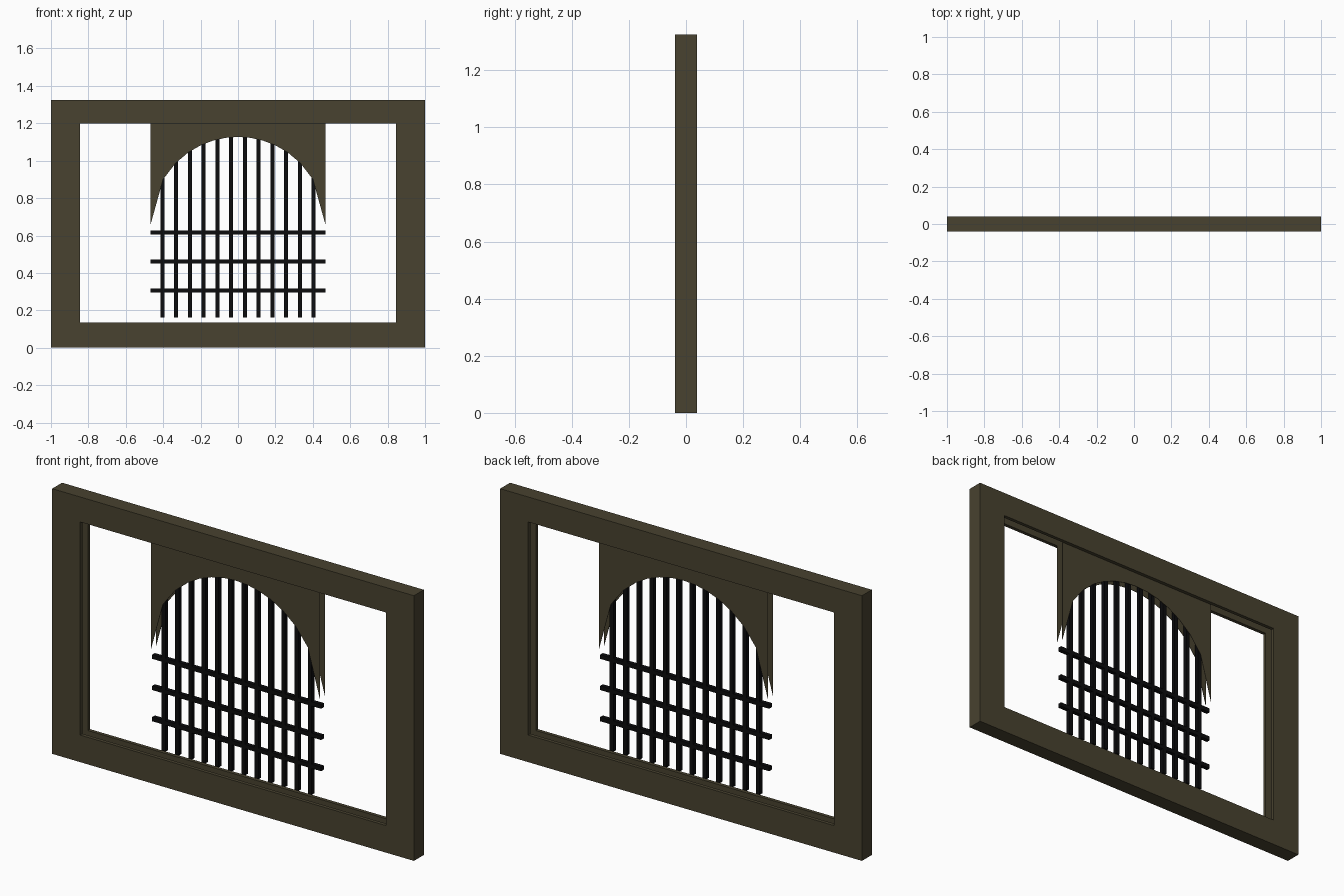
import bpy, bmesh, math

if "Cube" in bpy.data.objects:
    bpy.data.objects.remove(bpy.data.objects["Cube"])


def material(name, rgb):
    m = bpy.data.materials.new(name)
    m.diffuse_color = (*rgb, 1.0)
    m.use_nodes = True
    m.node_tree.nodes["Principled BSDF"].inputs["Base Color"].default_value = m.diffuse_color
    return m


STONE = material("dark olive stone", (0.065, 0.054, 0.029))
IRON = material("black iron", (0.0035, 0.0035, 0.004))


def finish(bm, name, mat):
    bmesh.ops.recalc_face_normals(bm, faces=bm.faces[:])
    me = bpy.data.meshes.new(name)
    bm.to_mesh(me)
    bm.free()
    me.materials.append(mat)
    ob = bpy.data.objects.new(name, me)
    bpy.context.collection.objects.link(ob)
    return ob


def box(name, mat, x0, x1, y0, y1, z0, z1):
    bm = bmesh.new()
    bmesh.ops.create_cube(bm, size=1)
    for v in bm.verts:
        v.co = ((x0 + x1) / 2 + v.co.x * (x1 - x0),
                (y0 + y1) / 2 + v.co.y * (y1 - y0),
                (z0 + z1) / 2 + v.co.z * (z1 - z0))
    return finish(bm, name, mat)


D, G = 0.039, 0.021      # half depth of the frame, half width of its groove
TOP, HEAD = 1.325, 1.20  # frame top, opening top

# Rectangular frame: a grooved U profile swept round the four mitred corners
outer = [(-1, 0), (1, 0), (1, TOP), (-1, TOP)]
inner = [(-0.845, 0.135), (0.845, 0.135), (0.845, HEAD), (-0.845, HEAD)]
profile = [(0, -D), (1, -D), (1, -G), (0.2, -G), (0.2, G), (1, G), (1, D), (0, D)]
bm = bmesh.new()
rings = []
for (ox, oz), (ix, iz) in zip(outer, inner):
    rings.append([bm.verts.new((ox + (ix - ox) * t, y, oz + (iz - oz) * t))
                  for t, y in profile])
n = len(profile)
for k in range(4):
    a, b = rings[k], rings[(k + 1) % 4]
    for i in range(n):
        j = (i + 1) % n
        bm.faces.new((a[i], a[j], b[j], b[i]))
finish(bm, "frame", STONE)

# Two thin arch sheets, front and back, with a round cut-out
R, SPRING, COLS, THICK = 0.467, 0.66, 14, 0.002
for name, y0, y1 in (("front_arch_sheet", -G, -G + THICK),
                     ("back_arch_sheet", G - THICK, G)):
    bm = bmesh.new()
    xs = [-R + 2 * R * i / COLS for i in range(COLS + 1)]
    pts = [(x, SPRING + math.sqrt(max(0, R * R - x * x))) for x in xs]
    cols = [[bm.verts.new(p) for p in ((x, y0, z), (x, y0, HEAD),
                                       (x, y1, HEAD), (x, y1, z))]
            for x, z in pts]
    for a, b in zip(cols, cols[1:]):
        for i in range(4):
            j = (i + 1) % 4
            bm.faces.new((a[i], a[j], b[j], b[i]))
    bm.faces.new(cols[0])
    bm.faces.new(cols[-1])
    finish(bm, name, STONE)

# Portcullis grid of square bars between the sheets
H = 0.0105
for i in range(12):
    x = -0.404 + 0.808 * i / 11
    box(f"vertical_bar_{i + 1}", IRON, x - H, x + H, -H, H, 0.162, 1.15)
for i, z in enumerate((0.305, 0.461, 0.617)):
    box(f"cross_bar_{i + 1}", IRON, -R, R, -H, H, z - H, z + H)
